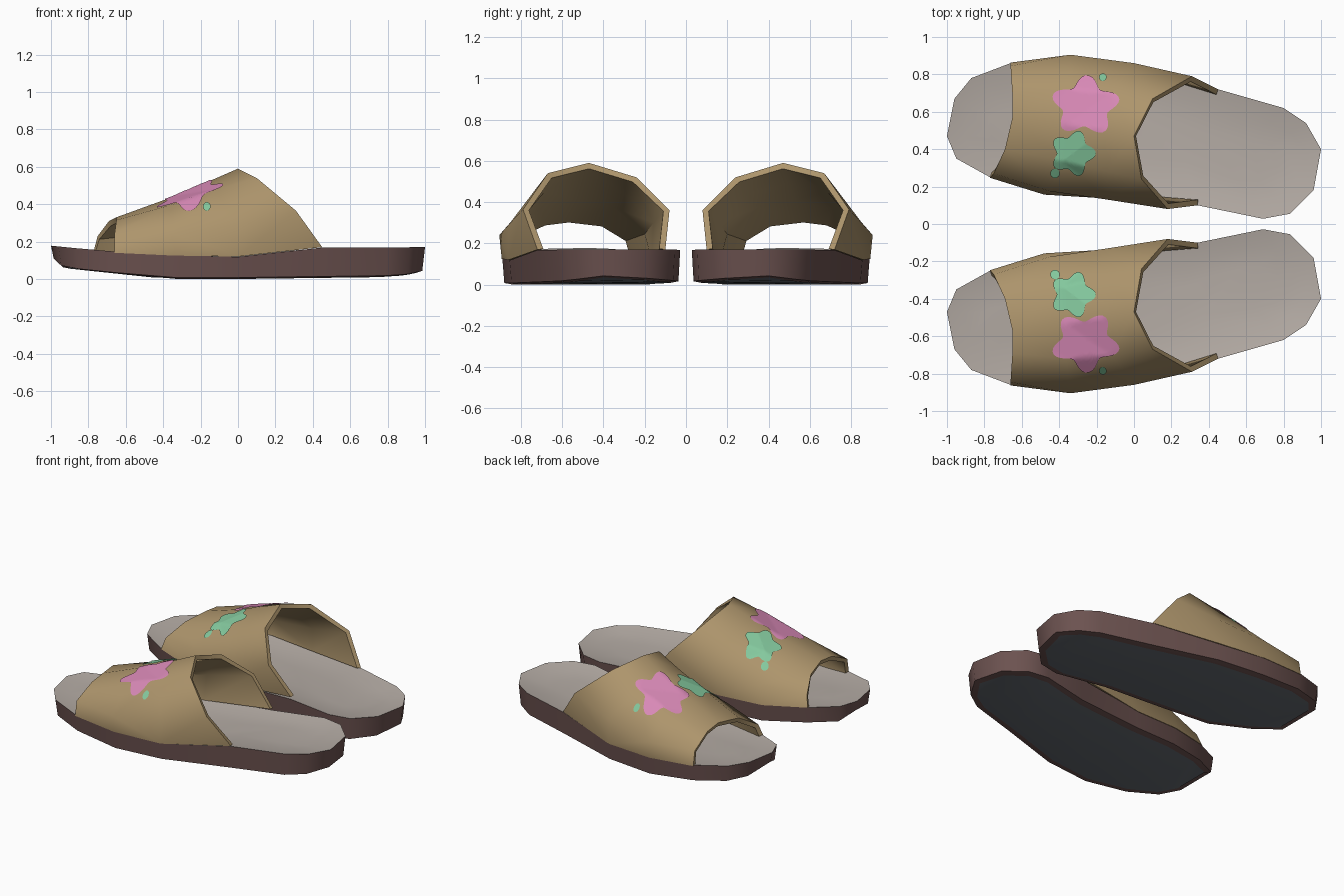
import bpy, bmesh, math
from mathutils import Vector
from mathutils.bvhtree import BVHTree

if "Cube" in bpy.data.objects:
    bpy.data.objects.remove(bpy.data.objects["Cube"])


def material(name, rgb):
    m = bpy.data.materials.new(name)
    m.diffuse_color = (*rgb, 1)
    m.use_nodes = True
    m.node_tree.nodes["Principled BSDF"].inputs["Base Color"].default_value = m.diffuse_color
    return m


TAN = material("tan_strap", (0.42, 0.30, 0.15))
GREY = material("warm_grey_insole", (0.46, 0.412, 0.375))
BROWN = material("brown_sole", (0.15, 0.085, 0.08))
SLATE = material("slate_outsole", (0.125, 0.14, 0.16))
PINK = material("pink_paint", (0.69, 0.25, 0.47))
GREEN = material("green_paint", (0.23, 0.58, 0.34))


def finish(name, bm, mats, thickness=0, angle=45):
    """Turn a bmesh into an object mirrored to the second sandal."""
    me = bpy.data.meshes.new(name)
    bm.to_mesh(me)
    bm.free()
    for m in mats:
        me.materials.append(m)
    for p in me.polygons:
        p.use_smooth = True
    ob = bpy.data.objects.new(name, me)
    bpy.context.collection.objects.link(ob)
    if thickness:
        s = ob.modifiers.new("thickness", 'SOLIDIFY')
        s.thickness, s.offset = thickness, -1
    e = ob.modifiers.new("sharp_edges", 'EDGE_SPLIT')
    e.split_angle = math.radians(angle)
    mir = ob.modifiers.new("pair", 'MIRROR')
    mir.use_axis = (False, True, False)
    mir.use_mirror_merge = False
    return ob


def lerp(table, x):
    for (x0, z0), (x1, z1) in zip(table, table[1:]):
        if x <= x1:
            return z0 + (z1 - z0) * (x - x0) / (x1 - x0)
    return table[-1][1]


# Sole: outline from toe round the outer side to the heel and back
OUTLINE = [(-1, .47), (-.96, .67), (-.87, .78), (-.66, .86), (-.34, .89), (0, .855),
           (.45, .72), (.80, .62), (.92, .54), (1, .40), (.96, .18), (.835, .055),
           (.69, .028), (.34, .10), (-.15, .14), (-.48, .16), (-.77, .25), (-.95, .35)]
N = len(OUTLINE)
TOP = [(-1, .18), (-.95, .175), (-.75, .155), (-.4, .13), (0, .12), (.45, .17), (1, .172)]
BOTTOM = [(-1, .11), (-.95, .065), (-.4, .01), (0, .01), (.8, .02), (.95, .03), (1, .045)]


def ring(bm, sx, sy, table, dz=0):
    verts = []
    for i, (x, y) in enumerate(OUTLINE):
        mid = (y + OUTLINE[-i % N][1]) / 2
        verts.append(bm.verts.new((x * sx, mid + (y - mid) * sy, lerp(table, x) + dz)))
    return verts


def cap(bm, r, mat):
    for i in range(N // 2):
        quad = [r[i], r[i + 1], r[-(i + 1) % N], r[-i % N]]
        bm.faces.new(list(dict.fromkeys(quad))).material_index = mat


def band(bm, a, b, mat):
    for i in range(N):
        j = (i + 1) % N
        bm.faces.new((a[i], a[j], b[j], b[i])).material_index = mat


bm = bmesh.new()
# dished insole, side wall, bottom rim, outsole
rings = [ring(bm, .80, .38, TOP, -.028), ring(bm, .91, .72, TOP, -.02),
         ring(bm, 1, 1, TOP), ring(bm, .985, .975, BOTTOM),
         ring(bm, .945, .86, BOTTOM, -.008)]
for a, b, mat in zip(rings, rings[1:], (1, 1, 0, 0)):
    band(bm, a, b, mat)
cap(bm, rings[0], 1)
cap(bm, rings[-1], 2)
bmesh.ops.recalc_face_normals(bm, faces=bm.faces)
low = min(v.co.z for v in bm.verts)
bmesh.ops.translate(bm, vec=(0, 0, -low), verts=bm.verts)
finish("sole", bm, [BROWN, GREY, SLATE])

# Strap: four cross-sections from toe opening to ankle opening
SECTIONS = [
    [(-.66, .863, .14), (-.66, .845, .24), (-.65, .69, .315), (-.65, .57, .33),
     (-.69, .40, .31), (-.75, .27, .23), (-.77, .247, .155)],
    [(-.34, .893, .125), (-.34, .905, .24), (-.36, .72, .395), (-.36, .53, .435),
     (-.38, .34, .40), (-.45, .175, .26), (-.48, .157, .13)],
    [(0, .86, .12), (0, .86, .29), (-.12, .70, .475), (-.16, .50, .52),
     (-.14, .28, .46), (-.14, .13, .31), (-.15, .137, .12)],
    [(.45, .72, .17), (.31, .79, .365), (.10, .67, .54), (0, .47, .59),
     (.04, .24, .52), (.18, .08, .36), (.34, .10, .17)]]
bm = bmesh.new()
rows = [[bm.verts.new(p) for p in s] for s in SECTIONS]
for a, b in zip(rows, rows[1:]):
    for i in range(6):
        bm.faces.new((a[i], a[i + 1], b[i + 1], b[i]))
bmesh.ops.triangulate(bm, faces=bm.faces)
bmesh.ops.recalc_face_normals(bm, faces=bm.faces)
bm.normal_update()
if sum(f.normal.z for f in bm.faces) < 0:
    bmesh.ops.reverse_faces(bm, faces=bm.faces)
bm.normal_update()
surface = BVHTree.FromBMesh(bm)
finish("strap", bm, [TAN], thickness=.03, angle=50)


# Painted flowers and dots, draped on the strap from above
def paint(name, cx, cy, rx, ry, wave, turn, mat, lift, steps=60, layers=8):
    bm = bmesh.new()

    def drape(x, y):
        hit = surface.ray_cast(Vector((x, y, 2)), Vector((0, 0, -1)))[0]
        out = Vector((-.1, hit.y - .5, hit.z - .1)).normalized()
        return bm.verts.new(hit + out * lift)

    centre, prev = drape(cx, cy), None
    for k in range(1, layers + 1):
        cur = []
        for s in range(steps):
            t = 2 * math.pi * s / steps
            r = (1 + wave * math.cos(5 * (t - turn))) * k / layers
            cur.append(drape(cx + rx * r * math.cos(t), cy + ry * r * math.sin(t)))
        for s in range(steps):
            n = (s + 1) % steps
            bm.faces.new((prev[s], cur[s], cur[n], prev[n]) if prev
                         else (centre, cur[s], cur[n]))
        prev = cur
    finish(name, bm, [mat], angle=60)


paint("pink_flower", -.258, .63, .155, .135, .2, math.radians(87), PINK, .006)
paint("green_flower", -.325, .38, .104, .104, .18, 0, GREEN, .008)
paint("green_dot_inner", -.42, .275, .025, .025, 0, 0, GREEN, .007, 16, 2)
paint("green_dot_outer", -.165, .78, .02, .02, 0, 0, GREEN, .007, 16, 2)
